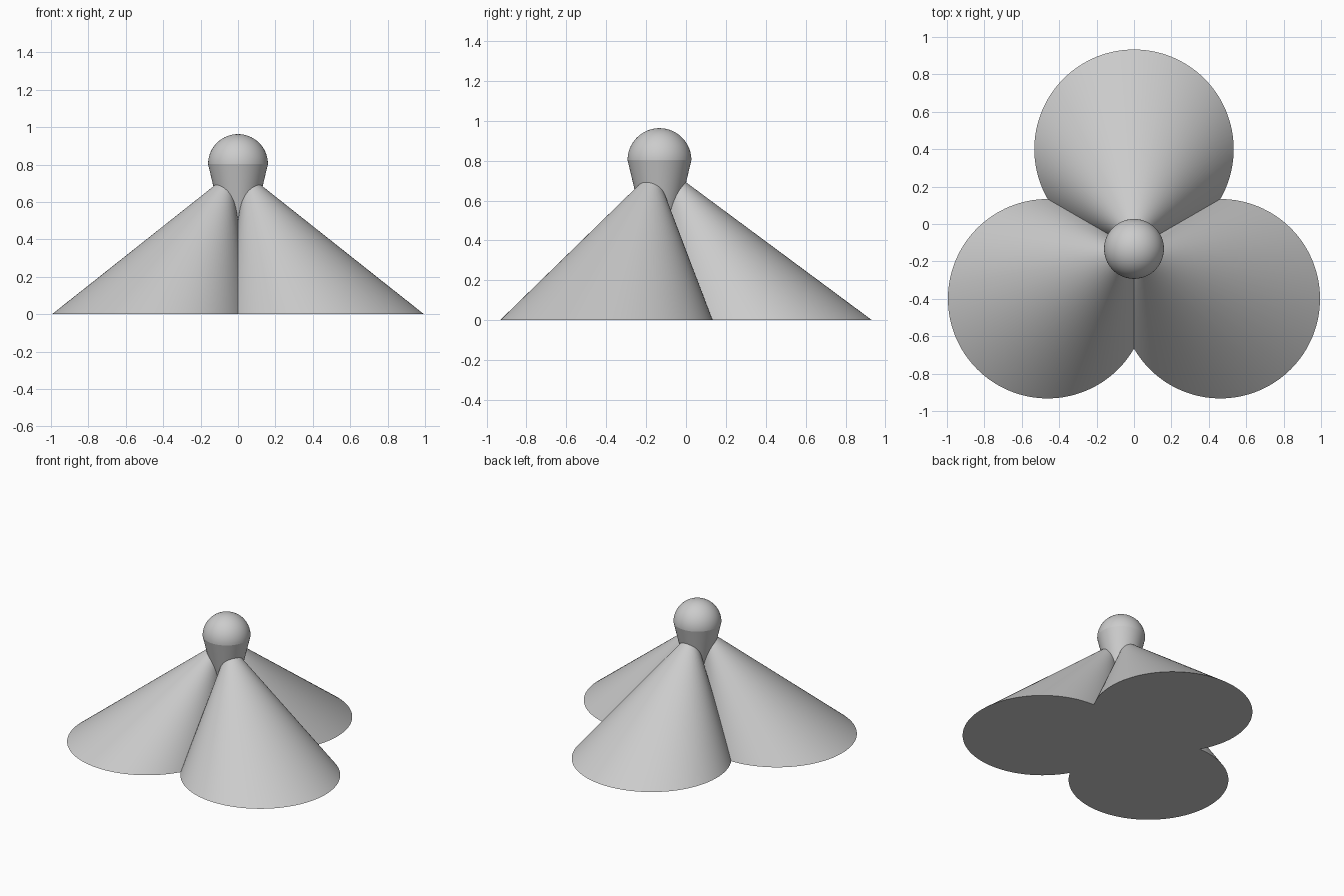
import bpy, bmesh, math
from mathutils import Vector

cube = bpy.data.objects.get("Cube")
if cube:
    bpy.data.objects.remove(cube, do_unlink=True)

grey = bpy.data.materials.new("light grey")
grey.use_nodes = True
colour = (0.6, 0.6, 0.6, 1)
grey.diffuse_color = colour
grey.node_tree.nodes["Principled BSDF"].inputs["Base Color"].default_value = colour

AXIS = Vector((0, -0.133, 0))
SIDES = 128


def ring(bm, centre, radius):
    return [bm.verts.new(centre + radius * Vector((math.cos(a), math.sin(a), 0)))
            for a in (2 * math.pi * i / SIDES for i in range(SIDES))]


def stack(name, levels):
    """Capped skin through horizontal circles given as (centre, radius)."""
    bm = bmesh.new()
    rings = [ring(bm, c, r) for c, r in levels]
    for low, high in zip(rings, rings[1:]):
        for i in range(SIDES):
            j = (i + 1) % SIDES
            bm.faces.new((low[i], low[j], high[j], high[i]))
    bm.faces.new(rings[0][::-1])
    bm.faces.new(rings[-1])
    mesh = bpy.data.meshes.new(name)
    bm.to_mesh(mesh)
    bm.free()
    mesh.materials.append(grey)
    obj = bpy.data.objects.new(name, mesh)
    bpy.context.collection.objects.link(obj)
    bpy.ops.object.select_all(action="DESELECT")
    obj.select_set(True)
    bpy.context.view_layer.objects.active = obj
    bpy.ops.object.shade_smooth_by_angle(angle=math.radians(35))
    return obj


# Three leaning cones spread evenly around the central axis
for name, angle in (("back_cone", 90), ("right_cone", 210), ("left_cone", 330)):
    a = math.radians(angle)
    out = Vector((math.cos(a), math.sin(a), 0))
    base = AXIS + out * 0.533
    tip = AXIS + out * 0.044 + Vector((0, 0, 0.757))
    stack(name, [(base, 0.533), (tip, 0.001)])

# Tapered neck running down between the cones
up = Vector((0, 0, 1))
stack("neck", [(AXIS + up * 0.14, 0.003), (AXIS + up * 0.803, 0.16)])

# Domed head on top of the neck
dome = [math.radians(89.5) * i / 24 for i in range(25)]
stack("head", [(AXIS + up * (0.803 + 0.16 * math.sin(t)), 0.16 * math.cos(t)) for t in dome])
